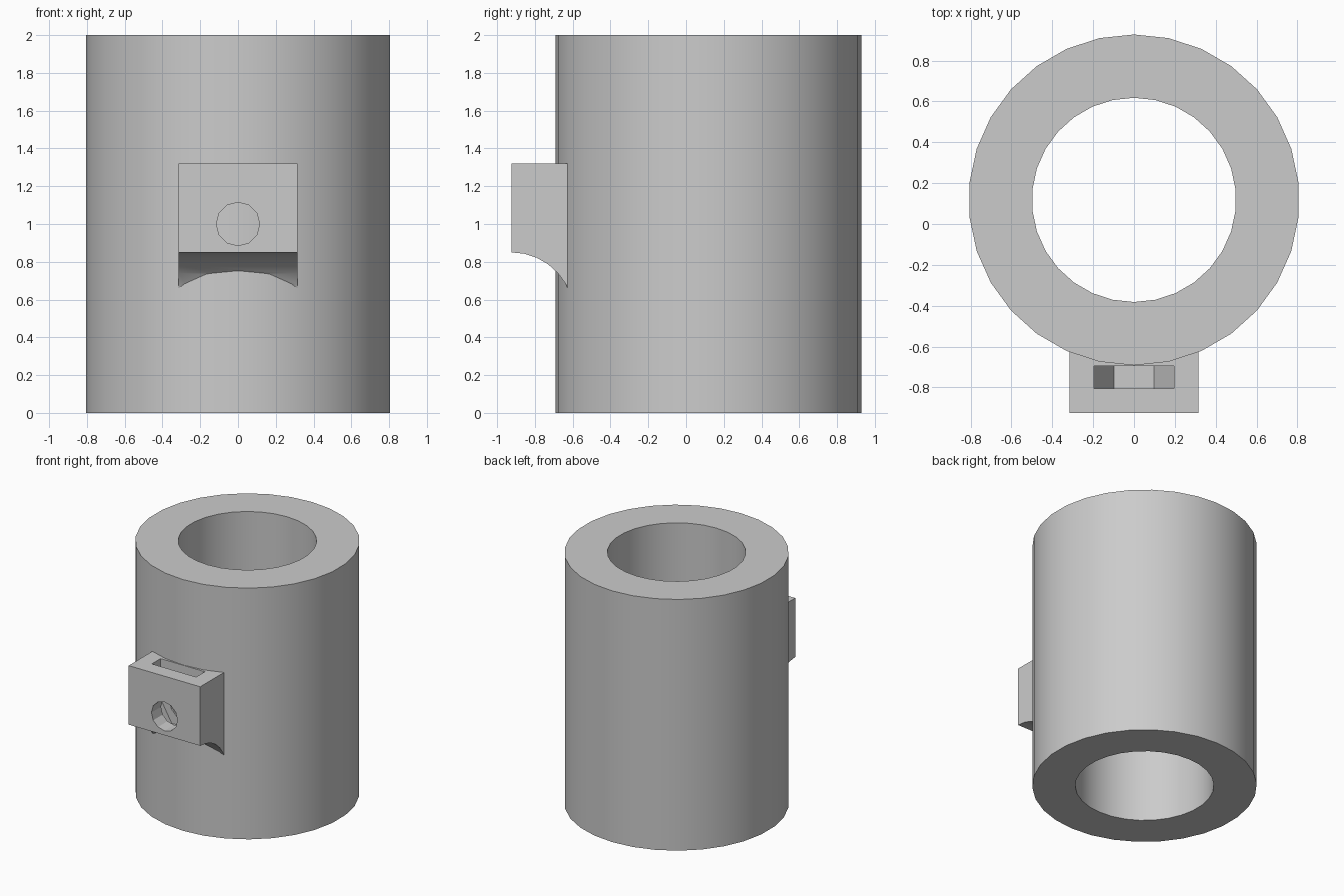
import bpy, bmesh
from math import sin, cos, radians, tau
from mathutils import Vector

if "Cube" in bpy.data.objects:
    bpy.data.objects.remove(bpy.data.objects["Cube"], do_unlink=True)

grey = bpy.data.materials.new("plain grey")
grey.use_nodes = True
grey.diffuse_color = (0.6, 0.6, 0.6, 1)
grey.node_tree.nodes["Principled BSDF"].inputs["Base Color"].default_value = (0.6, 0.6, 0.6, 1)


def ring(radius, sides, cx=0, cy=0):
    return [(cx + radius * sin(tau * i / sides), cy + radius * cos(tau * i / sides))
            for i in range(sides)]


def prism(name, outline, axis, start, end):
    """Extrude a 2D outline along x, y or z."""
    place = {"x": lambda a, b: (start, a, b),
             "y": lambda a, b: (a, start, b),
             "z": lambda a, b: (a, b, start)}[axis]
    bm = bmesh.new()
    face = bm.faces.new([bm.verts.new(place(a, b)) for a, b in outline])
    moved = bmesh.ops.extrude_face_region(bm, geom=[face])["geom"]
    step = Vector([end - start if axis == k else 0 for k in "xyz"])
    bmesh.ops.translate(bm, verts=[v for v in moved if isinstance(v, bmesh.types.BMVert)], vec=step)
    bmesh.ops.recalc_face_normals(bm, faces=bm.faces)
    mesh = bpy.data.meshes.new(name)
    bm.to_mesh(mesh)
    bm.free()
    mesh.materials.append(grey)
    obj = bpy.data.objects.new(name, mesh)
    bpy.context.collection.objects.link(obj)
    return obj


def carve(obj, cutters):
    """Subtract the cutters in order, then remove them."""
    for cutter in cutters:
        cutter.hide_render = True
        mod = obj.modifiers.new("cut", "BOOLEAN")
        mod.operation, mod.solver, mod.object = "DIFFERENCE", "EXACT", cutter
    bpy.context.view_layer.update()
    graph = bpy.context.evaluated_depsgraph_get()
    mesh = bpy.data.meshes.new_from_object(obj.evaluated_get(graph))
    obj.modifiers.clear()
    obj.data = mesh
    for cutter in cutters:
        bpy.data.objects.remove(cutter, do_unlink=True)


CENTRE_Y = 0.118
OUTER = ring(0.81, 30, 0, CENTRE_Y)

# Thick-walled tube
tube = prism("tube", OUTER, "z", 0, 2)
carve(tube, [prism("bore_cutter", ring(0.5, 30, 0, CENTRE_Y), "z", -0.1, 2.1)])

# Mounting block with a concave underside, fitted to the tube wall
FRONT, LOW, HIGH, R = -0.925, 0.85, 1.32, 0.332
arc = [(FRONT + R * sin(radians(12 * i)), LOW - R + R * cos(radians(12 * i))) for i in range(7)]
block = prism("mounting_block", arc + [(arc[-1][0], HIGH), (FRONT, HIGH)], "x", -0.315, 0.315)

# Nut slot (half hexagon open to the top) and screw hole
slot = [(-0.0975, 0.831), (0.0975, 0.831), (0.195, 1), (0.195, 1.5), (-0.195, 1.5), (-0.195, 1)]
carve(block, [
    prism("wall_cutter", OUTER, "z", -0.1, 2.1),
    prism("slot_cutter", slot, "y", -0.805, -0.695),
    prism("hole_cutter", ring(0.115, 12, 0, 1), "y", -1, -0.55),
])

# Smooth the round walls, keep hard edges
for obj in (tube, block):
    bpy.ops.object.select_all(action="DESELECT")
    obj.select_set(True)
    bpy.context.view_layer.objects.active = obj
    bpy.ops.object.shade_smooth_by_angle(angle=radians(29))
